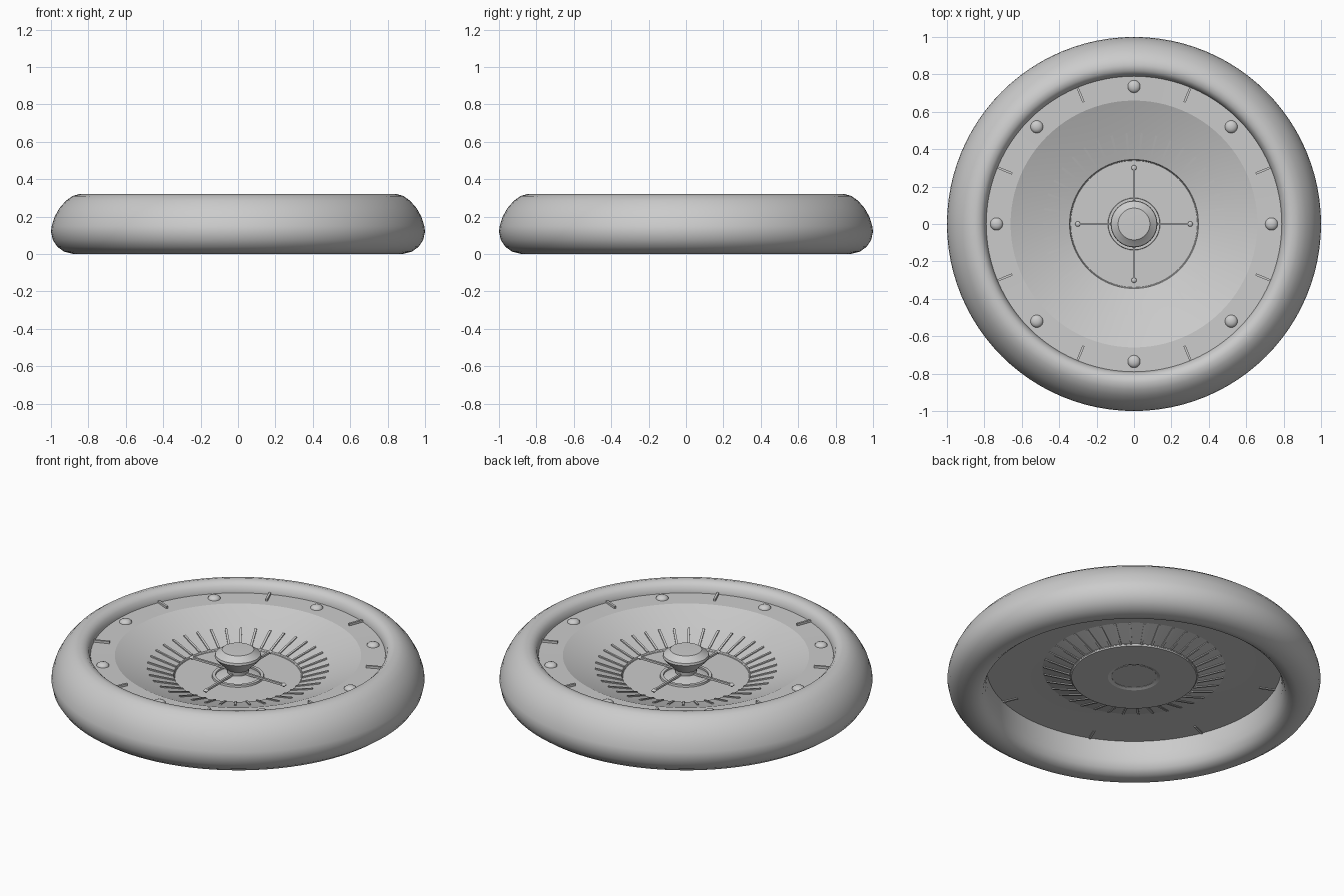
import bpy, math
from mathutils import Matrix

if "Cube" in bpy.data.objects:
    bpy.data.objects.remove(bpy.data.objects["Cube"])

def make(name, verts, faces, angle=35):
    me = bpy.data.meshes.new(name)
    me.from_pydata(verts, [], faces)
    ob = bpy.data.objects.new(name, me)
    bpy.context.collection.objects.link(ob)
    bpy.context.view_layer.objects.active = ob
    bpy.ops.object.select_all(action='DESELECT')
    ob.select_set(True)
    bpy.ops.object.shade_smooth_by_angle(angle=math.radians(angle))
    return ob

def lathe(name, prof, n=96, closed=False, at=(0, 0), angle=35):
    """Revolve (radius, z) points around a vertical axis."""
    m = len(prof)
    verts = [(at[0] + r * math.cos(2 * math.pi * i / n), at[1] + r * math.sin(2 * math.pi * i / n), z)
             for i in range(n) for r, z in prof]
    faces = [(i * m + j, (i + 1) % n * m + j, (i + 1) % n * m + (j + 1) % m, i * m + (j + 1) % m)
             for i in range(n) for j in range(m if closed else m - 1)]
    ob = make(name, verts, faces, angle)
    import bmesh
    bm = bmesh.new()
    bm.from_mesh(ob.data)
    bmesh.ops.remove_doubles(bm, verts=bm.verts, dist=1e-5)
    bmesh.ops.recalc_face_normals(bm, faces=bm.faces)
    bm.to_mesh(ob.data)
    bm.free()
    return ob

def fin(name, a, r0, r1, z0, z1, w, up, down):
    """Radial bar from r0 to r1 with a sloping top and bottom."""
    sec = [(r0, z0 - down), (r1, z1 - down), (r1, z1 + up), (r0, z0 + up)]
    rot = Matrix.Rotation(a, 3, 'Z')
    from mathutils import Vector
    verts = [rot @ Vector((r, s * w / 2, z)) for s in (-1, 1) for r, z in sec]
    faces = [(0, 1, 2, 3), (7, 6, 5, 4)] + [(i, i + 4, (i + 1) % 4 + 4, (i + 1) % 4) for i in range(4)]
    return make(name, verts, faces, 20)

# Rounded outer rim
lathe("outer_rim", [(0.79, 0.265), (0.80, 0.295), (0.82, 0.314), (0.85, 0.32), (0.885, 0.31), (0.92, 0.285),
                    (0.955, 0.245), (0.98, 0.20), (0.996, 0.15), (1.0, 0.12), (0.99, 0.075), (0.965, 0.038),
                    (0.93, 0.013), (0.88, 0.0), (0.84, 0.006), (0.81, 0.03), (0.795, 0.07), (0.79, 0.12)],
      closed=True, angle=60)

# Dish with flat ledge, sloping bowl, pocket ring and floor
lathe("dish", [(0, 0.135), (0.34, 0.135), (0.345, 0.145), (0.49, 0.19), (0.66, 0.258), (0.795, 0.26),
               (0.795, 0.187), (0.66, 0.187), (0.49, 0.183), (0.34, 0.138), (0.335, 0.128), (0.14, 0.128),
               (0, 0.185)], angle=12)

# Pocket dividers
for i in range(38):
    fin("pocket_divider", 2 * math.pi * i / 38, 0.345, 0.487, 0.145, 0.19, 0.012, 0.006, 0.012)

# Studs and deflector bars on the ledge
for i in range(8):
    a = i * math.pi / 4
    lathe("stud", [(0.034, 0.255), (0.033, 0.264), (0.025, 0.272), (0.013, 0.277), (0, 0.278)], 24,
          at=(0.735 * math.cos(a), 0.735 * math.sin(a)), angle=60)
    fin("deflector", a + math.pi / 8, 0.705, 0.79, 0.26, 0.26, 0.012, 0.012, 0.078)

# Central hub with base ring
lathe("hub", [(0, 0.298), (0.085, 0.295), (0.09, 0.29), (0.122, 0.268), (0.125, 0.255), (0.115, 0.24),
              (0.06, 0.185), (0.055, 0.15), (0.07, 0.135)], 48, angle=30)
lathe("hub_ring", [(0.12, 0.133), (0.12, 0.146), (0.138, 0.146), (0.14, 0.133)], 64)

# Four spokes with pointed tips
for i in range(4):
    a = i * math.pi / 2
    fin("spoke", a, 0.04, 0.30, 0.165, 0.165, 0.012, 0.006, 0.006)
    c = (0.30 * math.cos(a), 0.30 * math.sin(a))
    lathe("spoke_tip", [(0, 0.15), (0.015, 0.165), (0, 0.18)], 8, at=c)
